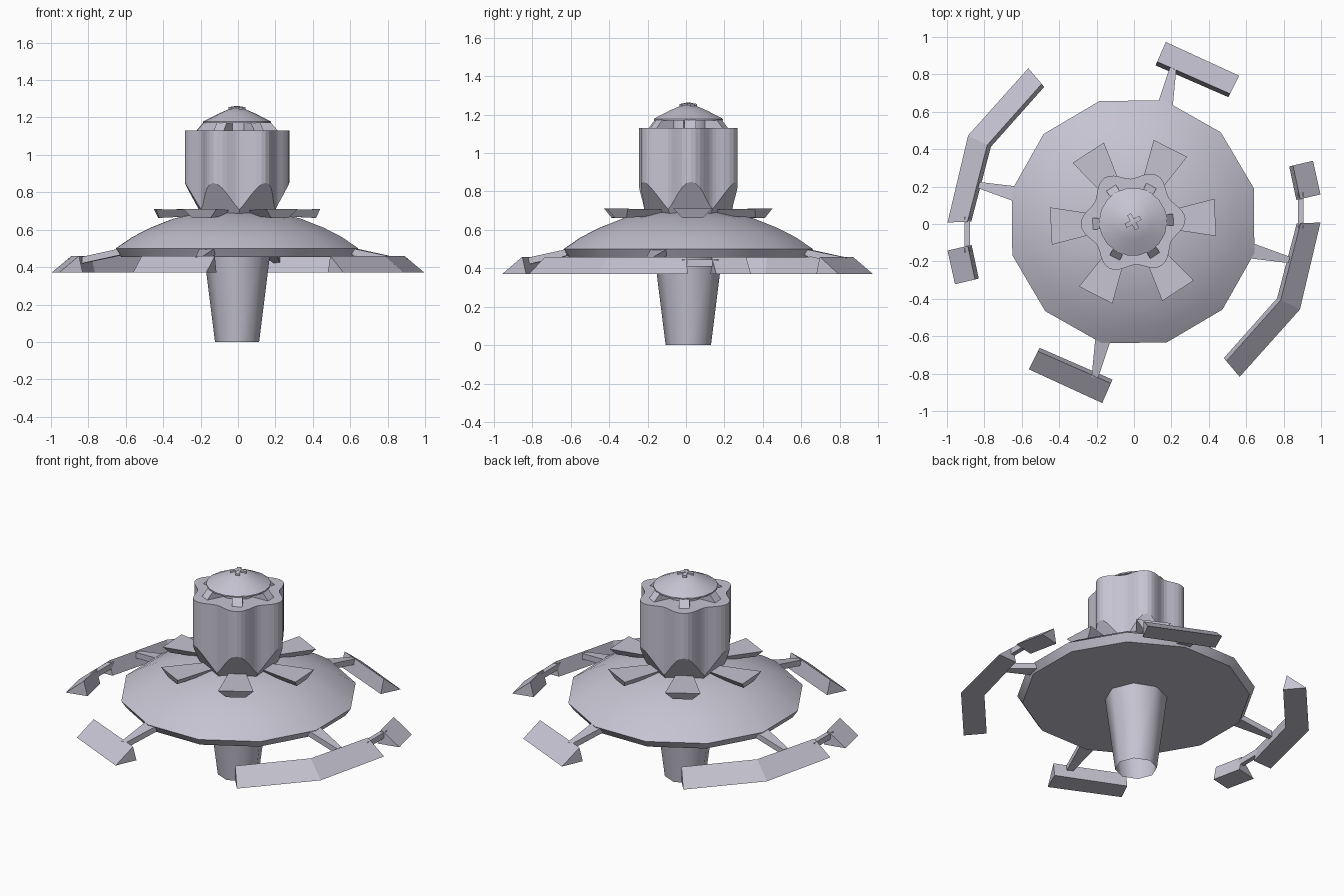
import bpy, bmesh
from math import cos, sin, pi, radians
from mathutils import Vector, Matrix

cube = bpy.data.objects.get("Cube")
if cube:
    bpy.data.objects.remove(cube, do_unlink=True)

hull = bpy.data.materials.new("pale_grey_hull")
hull.use_nodes = True
COLOR = (0.56, 0.55, 0.64, 1)
hull.diffuse_color = COLOR
hull.node_tree.nodes["Principled BSDF"].inputs["Base Color"].default_value = COLOR

CENTER = Vector((-0.005, 0.012, 0))
TURN = radians(3)


def finish(name, bm, angle=1, center=CENTER):
    bmesh.ops.recalc_face_normals(bm, faces=bm.faces)
    me = bpy.data.meshes.new(name)
    bm.to_mesh(me)
    bm.free()
    me.materials.append(hull)
    ob = bpy.data.objects.new(name, me)
    ob.location = center
    bpy.context.collection.objects.link(ob)
    bpy.ops.object.select_all(action='DESELECT')
    ob.select_set(True)
    bpy.context.view_layer.objects.active = ob
    bpy.ops.object.shade_smooth_by_angle(angle=radians(angle))
    return ob


def loft(name, rings, angle=1, caps=(True, True), spin=0, center=CENTER):
    """Skin matching rings of points, optionally closing the ends."""
    bm = bmesh.new()
    rows = [[bm.verts.new(p) for p in ring] for ring in rings]
    n = len(rows[0])
    for a, b in zip(rows, rows[1:]):
        for i in range(n):
            j = (i + 1) % n
            bm.faces.new((a[i], a[j], b[j], b[i]))
    for row, cap in zip((rows[0], rows[-1]), caps):
        if cap:
            bm.faces.new(row)
    bm.transform(Matrix.Rotation(spin, 4, 'Z'))
    return finish(name, bm, angle, center)


def circle(r, z, n, start=0):
    return [(r * cos(start + 2 * pi * i / n), r * sin(start + 2 * pi * i / n), z)
            for i in range(n)]


def lathe(name, profile, n, start=0, angle=35, caps=(True, True)):
    return loft(name, [circle(r, z, n, start) for r, z in profile], angle, caps)


# Saucer and open tapered stem
lathe("saucer", [(0.64, 0.455), (0.67, 0.5), (0.58, 0.56), (0.48, 0.61),
                 (0.35, 0.66), (0.2, 0.69), (0.05, 0.7)], 12, radians(15.5))
lathe("stem", [(0.118, 0), (0.175, 0.456)], 8, 0, 50, (False, False))

# Lobed tower with a sloping cut under each lobe
def lobes(z):
    return [((0.255 + 0.025 * cos(6 * t)) * cos(t + TURN),
             (0.255 + 0.025 * cos(6 * t)) * sin(t + TURN), z)
            for t in (2 * pi * i / 72 for i in range(72))]


tower = loft("tower", [lobes(0.68), lobes(1.13)])
bm = bmesh.new()
bm.from_mesh(tower.data)
for k in range(6):
    a = TURN + k * pi / 3
    bmesh.ops.bisect_plane(bm, geom=bm.verts[:] + bm.edges[:] + bm.faces[:],
                           plane_co=(0.28 * cos(a), 0.28 * sin(a), 0.85),
                           plane_no=(cos(a), sin(a), -0.57), clear_outer=True)
    bmesh.ops.holes_fill(bm, edges=bm.edges[:])
bpy.data.objects.remove(tower, do_unlink=True)
finish("tower", bm, 30)

# Cap, its neck and the finial
lathe("cap_neck", [(0.12, 1.12), (0.12, 1.175)], 12)
lathe("cap", [(0.182, 1.17), (0.182, 1.178), (0.1, 1.22), (0.03, 1.25)], 18)
for k in range(4):
    loft("finial_fin", [[(x, -0.012, 1.23), (x, 0.012, 1.23),
                         (x, 0.012, z), (x, -0.012, z)]
                        for x, z in ((0, 1.262), (0.045, 1.255))], spin=k * pi / 2 + 0.5)


def petal_ring(r, w, top, depth, tuck):
    return [(r, -w, top), (r, w, top), (r - tuck, w * 0.55, top - depth),
            (r - tuck, -w * 0.55, top - depth)]


for k in range(6):
    a = TURN + k * pi / 3
    # Brackets between cap and tower
    loft("cap_bracket", [[(0.08, y, 1.125), (0.22, y, 1.125),
                          (0.18, y, 1.172), (0.08, y, 1.172)]
                         for y in (-0.03, 0.03)], spin=a)
    # Flared petals around the foot of the tower
    loft("petal", [petal_ring(0.17, 0.045, 0.705, 0.03, 0),
                   petal_ring(0.44, 0.1, 0.71, 0.047, 0.02)], spin=a)


# Outer panels: wedge section swept from outer edge to inner edge
def panel(name, outer, inner, spin):
    rings = []
    for o, i in zip(outer, inner):
        o, i = Vector(o), Vector(i)
        ridge = o.lerp(i, 0.84)
        rings.append([(*o, 0.37), (*ridge, 0.46), (*i, 0.37)])
    loft(name, rings, spin=spin, center=(0, 0.008, 0))


def beam(name, start, end, w0, w1, z0, z1, spin):
    s, e = Vector(start), Vector(end)
    side = (e - s).orthogonal().normalized()
    rings = []
    for p, w, z in ((s, w0, z0), (e, w1, z1)):
        a, b = p - side * w, p + side * w
        rings.append([(*a, z), (*b, z), (*b, z - 0.035), (*a, z - 0.035)])
    loft(name, rings, spin=spin, center=(0, 0.008, 0))


for spin in (0, pi):
    panel("short_panel", [(0.17, 0.965), (0.562, 0.785)],
          [(0.115, 0.84), (0.505, 0.67)], spin)
    panel("small_panel", [(0.957, 0.33), (0.997, 0.15)],
          [(0.83, 0.3), (0.868, 0.12)], spin)
    panel("long_panel", [(0.997, 0), (0.887, -0.465), (0.565, -0.825)],
          [(0.87, -0.005), (0.765, -0.405), (0.48, -0.725)], spin)
    beam("panel_link", (0.892, 0.16), (0.892, -0.03), 0.014, 0.014, 0.445, 0.445, spin)
    beam("short_strut", (0.165, 0.62), (0.21, 0.83), 0.042, 0.017, 0.5, 0.455, spin)
    beam("long_strut", (0.62, -0.15), (0.83, -0.2), 0.042, 0.017, 0.5, 0.455, spin)
